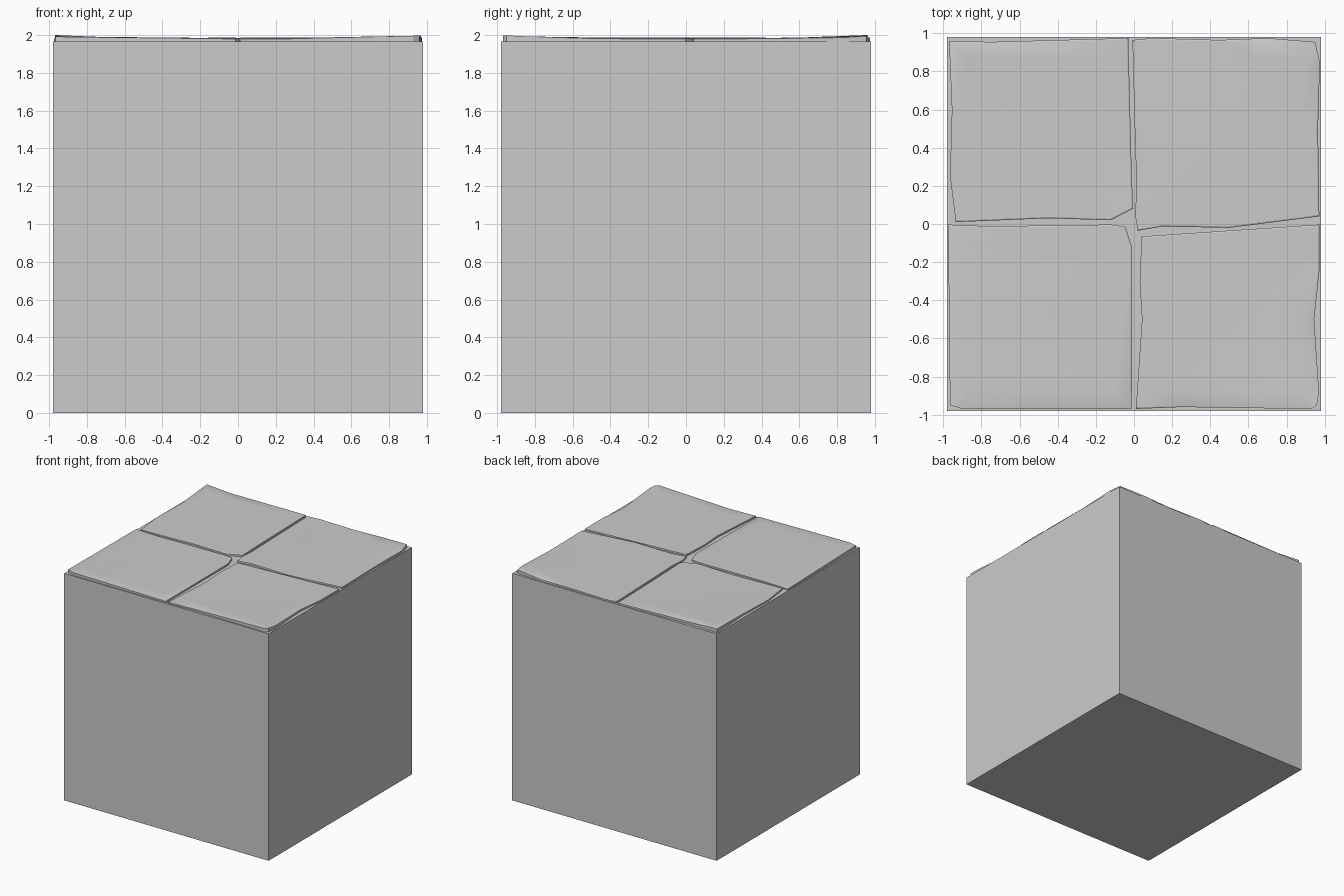
import bpy, bmesh, math

if "Cube" in bpy.data.objects:
    bpy.data.objects.remove(bpy.data.objects["Cube"])

# Solid block body
BODY_TOP, HALF = 1.967, 0.98
bpy.ops.mesh.primitive_cube_add(size=1, location=(0, 0, BODY_TOP / 2))
body = bpy.context.object
body.name = "block_body"
body.scale = (2 * HALF, 2 * HALF, BODY_TOP)

# Raised corners on the slab tops: (x, y, lift)
BUMPS = [(-0.97, 0.96, 0.015), (0.95, 0.955, 0.010),
         (0.96, -0.95, 0.013), (-0.965, -0.95, 0.006)]


def top_height(x, y):
    z = 1.985 + 0.002 * math.sin(3 * x + 1) * math.cos(2.5 * y)
    for bx, by, lift in BUMPS:
        z += lift * math.exp(-math.hypot(x - bx, y - by) / 0.18)
    return min(z, 2.0)


def paving_slab(name, outline):
    """Irregular slab: upright rim, small chamfer, gently uneven top."""
    bm = bmesh.new()
    n = len(outline)
    cx = (min(p[0] for p in outline) + max(p[0] for p in outline)) / 2
    cy = (min(p[1] for p in outline) + max(p[1] for p in outline)) / 2
    rings = [[bm.verts.new((x, y, BODY_TOP - 0.004)) for x, y in outline]]
    for scale, drop in ((1, 0.004), (0.985, 0), (0.8, 0), (0.45, 0)):
        ring = []
        for x, y in outline:
            px, py = cx + (x - cx) * scale, cy + (y - cy) * scale
            ring.append(bm.verts.new((px, py, top_height(px, py) - (drop if px * px + py * py < 1.7 else 0))))
        rings.append(ring)
    for a, b in zip(rings, rings[1:]):
        for i in range(n):
            j = (i + 1) % n
            bm.faces.new((a[i], a[j], b[j], b[i]))
    centre = bm.verts.new((cx, cy, top_height(cx, cy)))
    for i in range(n):
        bm.faces.new((rings[-1][i], rings[-1][(i + 1) % n], centre))
    bm.faces.new(rings[0])
    bmesh.ops.recalc_face_normals(bm, faces=bm.faces[:])
    mesh = bpy.data.meshes.new(name)
    bm.to_mesh(mesh)
    bm.free()
    obj = bpy.data.objects.new(name, mesh)
    bpy.context.collection.objects.link(obj)
    bpy.ops.object.select_all(action='DESELECT')
    obj.select_set(True)
    bpy.context.view_layer.objects.active = obj
    bpy.ops.object.shade_smooth_by_angle(angle=math.radians(20))


# Four stone slabs with narrow joints between them
paving_slab("slab_back_left", [
    (-0.97, 0.96), (-0.75, 0.955), (-0.03, 0.975), (-0.012, 0.25), (-0.005, 0.08),
    (-0.12, 0.02), (-0.45, 0.03), (-0.935, 0.01), (-0.965, 0.25), (-0.955, 0.6)])
paving_slab("slab_back_right", [
    (-0.008, 0.965), (0.1, 0.975), (0.45, 0.965), (0.7, 0.975), (0.95, 0.955),
    (0.975, 0.85), (0.965, 0.5), (0.972, 0.04), (0.5, -0.02), (0.15, -0.013),
    (0.02, -0.035), (0.005, 0.05), (0.014, 0.18), (0.004, 0.5)])
paving_slab("slab_front_left", [
    (-0.975, -0.003), (-0.75, -0.012), (-0.12, -0.003), (-0.045, -0.015),
    (-0.01, -0.12), (-0.012, -0.97), (-0.9, -0.97), (-0.965, -0.95)])
paving_slab("slab_front_right", [
    (0.04, -0.065), (0.972, -0.003), (0.972, -0.25), (0.945, -0.5), (0.97, -0.88),
    (0.96, -0.95), (0.93, -0.97), (0.25, -0.96), (0.01, -0.97), (0.042, -0.5),
    (0.03, -0.3)])
